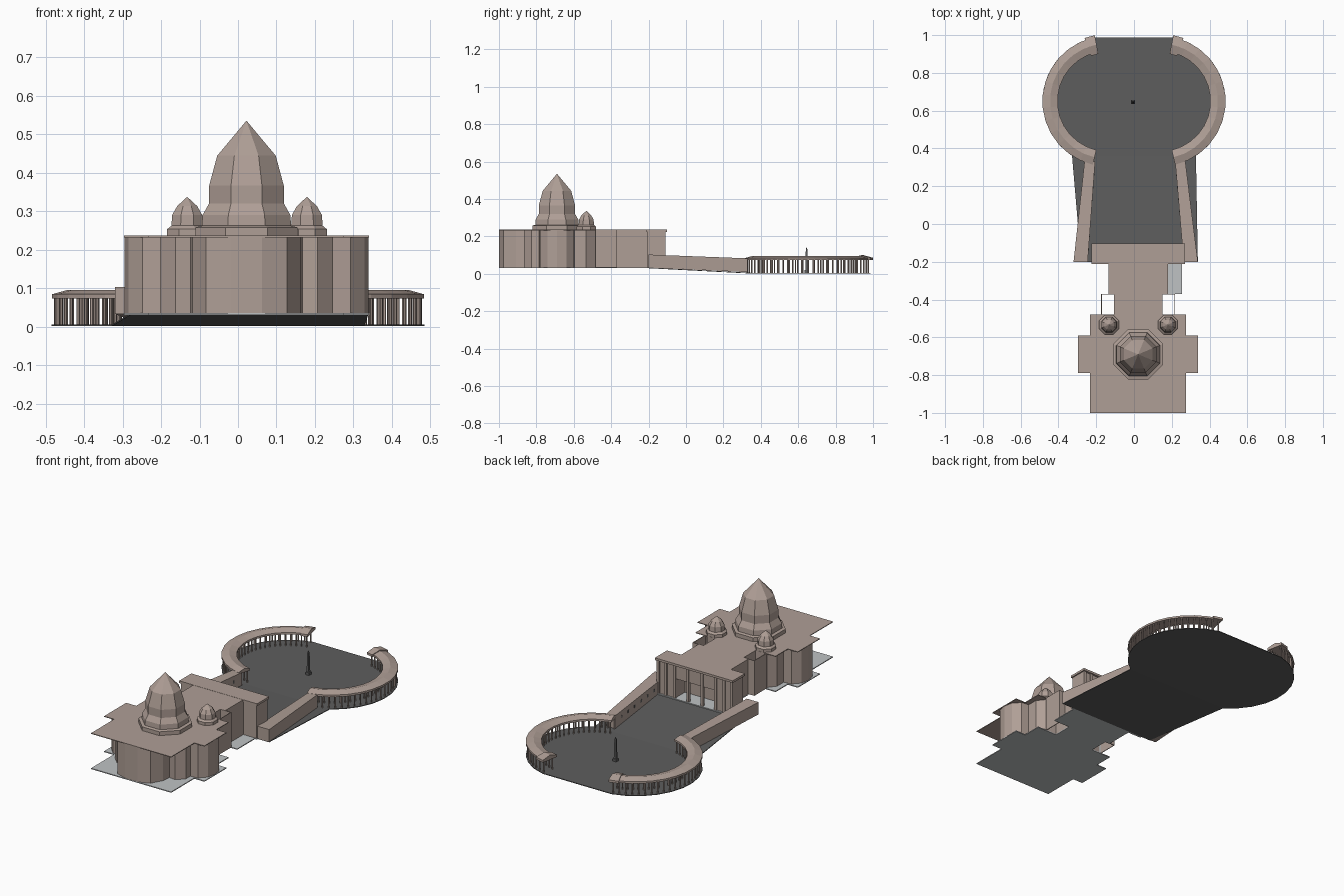
import bpy, bmesh, math
from mathutils import Vector

if "Cube" in bpy.data.objects:
    bpy.data.objects.remove(bpy.data.objects["Cube"])


def material(name, col):
    m = bpy.data.materials.new(name)
    m.diffuse_color = (*col, 1)
    m.use_nodes = True
    m.node_tree.nodes["Principled BSDF"].inputs["Base Color"].default_value = m.diffuse_color
    return m


STONE = material("tan_stone", (0.43, 0.345, 0.305))
PAVING = material("dark_paving", (0.11, 0.11, 0.11))
PALE = material("pale_floor", (0.52, 0.54, 0.55))
CX = 0.022          # building axis
Z0, Z1 = 0.035, 0.236   # wall foot and roof height


def finish(name, bm, mat, normals=True):
    if normals:
        bmesh.ops.recalc_face_normals(bm, faces=bm.faces)
    me = bpy.data.meshes.new(name)
    bm.to_mesh(me)
    bm.free()
    me.materials.append(mat)
    ob = bpy.data.objects.new(name, me)
    bpy.context.collection.objects.link(ob)
    return ob


def prism(bm, pts, z0, z1, caps=True):
    """Extrude an outline; z0/z1 may be functions of y."""
    f0 = z0 if callable(z0) else (lambda y: z0)
    f1 = z1 if callable(z1) else (lambda y: z1)
    lo = [bm.verts.new((x, y, f0(y))) for x, y in pts]
    hi = [bm.verts.new((x, y, f1(y))) for x, y in pts]
    n = len(pts)
    for i in range(n):
        j = (i + 1) % n
        bm.faces.new((lo[i], lo[j], hi[j], hi[i]))
    if caps:
        bm.faces.new(hi)
        bm.faces.new(lo[::-1])


def box(bm, x0, x1, y0, y1, z0, z1):
    prism(bm, [(x0, y0), (x1, y0), (x1, y1), (x0, y1)], z0, z1)


def both(half):
    """Mirror a half outline (offsets from the building axis) into a full one."""
    return [(CX + x, y) for x, y in half] + [(CX - x, y) for x, y in reversed(half)]


def lathe(name, x, y, profile, sides, mat):
    """Stack of polygon rings given by (apothem, z), flats facing the axes."""
    bm = bmesh.new()
    rings = []
    k = 1 / math.cos(math.pi / sides)
    for r, z in profile:
        rings.append([bm.verts.new((x + r * k * math.cos((i + .5) * math.tau / sides),
                                    y + r * k * math.sin((i + .5) * math.tau / sides), z))
                      for i in range(sides)])
    for a, b in zip(rings, rings[1:]):
        for i in range(sides):
            j = (i + 1) % sides
            bm.faces.new((a[i], a[j], b[j], b[i]))
    bm.faces.new(rings[0][::-1])
    bmesh.ops.remove_doubles(bm, verts=bm.verts, dist=1e-5)
    return finish(name, bm, mat)


# ---- plaza paving: oval flat part, then a ramp up to the building
def oval(s, r, deg):
    a = math.radians(deg)
    return (s * (0.14 + r * math.cos(a)), 0.65 + r * math.sin(a))


right = [oval(1, 0.345, -57 + 134 * i / 10) for i in range(11)]
left = [oval(-1, 0.345, 77 - 134 * i / 10) for i in range(11)]
bm = bmesh.new()
prism(bm, right + left, 0.001, 0.005)
finish("plaza_floor", bm, PAVING)

ramp = lambda y: 0.001 + 0.029 * (0.361 - y) / 0.561
bm = bmesh.new()
prism(bm, [(-0.28, -0.2), (0.338, -0.2), right[0], left[-1]],
      ramp, lambda y: ramp(y) + 0.004)
finish("ramp_floor", bm, PAVING)

# ---- curved colonnades
def arc_roof(bm, s, section, a0, a1, n):
    rows = []
    for i in range(n + 1):
        d = a0 + (a1 - a0) * i / n
        rows.append([bm.verts.new((*oval(s, r, d), z)) for r, z in section])
    m = len(section)
    for a, b in zip(rows, rows[1:]):
        for i in range(m):
            bm.faces.new((a[i], a[(i + 1) % m], b[(i + 1) % m], b[i]))
    bm.faces.new(rows[0])
    bm.faces.new(rows[-1][::-1])


roof_sec = [(0.265, 0.073), (0.345, 0.073), (0.345, 0.084), (0.305, 0.095), (0.265, 0.084)]
end_sec = [(0.255, 0.073), (0.356, 0.073), (0.356, 0.086), (0.305, 0.1), (0.255, 0.086)]
for s, side in ((-1, "left"), (1, "right")):
    bm = bmesh.new()
    arc_roof(bm, s, roof_sec, -77, 77, 13)
    finish(side + "_colonnade_roof", bm, STONE)
    bm = bmesh.new()
    arc_roof(bm, s, end_sec, 70, 79, 1)
    finish(side + "_colonnade_end", bm, STONE)
    bm = bmesh.new()
    for r in (0.274, 0.334):
        for i in range(27):
            x, y = oval(s, r, -75 + 151 * i / 26)
            prism(bm, [(x + 0.0042 * math.cos(k * math.tau / 6),
                        y + 0.0042 * math.sin(k * math.tau / 6)) for k in range(6)],
                  0.004, 0.075)
    finish(side + "_columns", bm, STONE)

# ---- straight wings climbing to the facade, with small windows inside
for side, p in (("left", [(-0.32, -0.2), (-0.245, -0.2), (-0.206, 0.33), (-0.262, 0.33)]),
                ("right", [(0.338, -0.2), (0.263, -0.2), (0.218, 0.33), (0.272, 0.33)])):
    bm = bmesh.new()
    prism(bm, p, lambda y: 0.033 - 0.045 * (y + 0.2),
          lambda y: 0.103 - 0.038 * (y + 0.2))
    finish(side + "_wing", bm, STONE)
    bm = bmesh.new()
    a, b = Vector(p[1]), Vector(p[2])
    d = (b - a).normalized()
    for i in range(7):
        c = a.lerp(b, 0.12 + 0.125 * i)
        z = 0.07 - 0.04 * (c.y + 0.2)
        u, w = d * 0.006, Vector((d.y, -d.x)) * 0.001
        prism(bm, [tuple(q) for q in (c - u - w, c + u - w, c + u + w, c - u + w)],
              z - 0.008, z + 0.008)
    finish(side + "_wing_windows", bm, PAVING)

# ---- obelisk
lathe("obelisk", -0.005, 0.645, [(0.011, 0.004), (0.011, 0.02), (0.007, 0.021),
                                 (0.0045, 0.13), (0, 0.144)], 4, PAVING)

# ---- building: stepped base and roof slabs
rear = [(0.254, -1.0), (0.254, -0.79), (0.318, -0.79), (0.318, -0.59),
        (0.254, -0.59), (0.254, -0.48), (0.128, -0.48), (0.128, -0.37),
        (0.158, -0.37), (0.158, -0.21), (0.244, -0.21), (0.244, -0.105)]
bm = bmesh.new()
prism(bm, both(rear), Z1 - 0.004, Z1)
finish("roof", bm, STONE)
bm = bmesh.new()
prism(bm, both(rear), Z0 - 0.005, Z0)
box(bm, CX + 0.158, CX + 0.232, -0.37, -0.21, Z0 - 0.005, Z0)
finish("base", bm, PALE)

# ---- undulating outer walls with three apses, open to the nave
half = [(0.04, -0.999), (0.105, -0.975), (0.14, -0.91), (0.145, -0.86),
        (0.185, -0.865), (0.225, -0.825), (0.225, -0.785), (0.27, -0.78),
        (0.307, -0.74), (0.317, -0.69), (0.307, -0.64), (0.27, -0.6),
        (0.225, -0.595), (0.225, -0.535), (0.185, -0.485), (0.128, -0.48),
        (0.128, -0.37), (0.157, -0.37), (0.157, -0.2)]
bm = bmesh.new()
prism(bm, both(half), Z0, Z1 - 0.003, caps=False)
finish("outer_walls", bm, STONE)

# ---- open side courts beside the nave
bm = bmesh.new()
for s in (-1, 1):
    for x0, x1, y0, y1 in ((0.192, 0.196, -0.485, -0.37), (0.128, 0.196, -0.374, -0.37)):
        xa, xb = sorted((CX + s * x0, CX + s * x1))
        box(bm, xa, xb, y0, y1, Z0, Z1)
finish("court_walls", bm, STONE)

# ---- facade block with an open porch toward the plaza
bm = bmesh.new()
for s in (-1, 1):
    xa, xb = sorted((CX + s * 0.125, CX + s * 0.24))
    box(bm, xa, xb, -0.207, -0.115, Z0, Z1 - 0.003)
    for x in (0.13, 0.185, 0.232):      # pilasters
        box(bm, CX + s * x - 0.008, CX + s * x + 0.008, -0.12, -0.109, Z0, Z1 - 0.003)
box(bm, CX - 0.126, CX + 0.126, -0.135, -0.115, 0.145, Z1 - 0.003)
finish("facade", bm, STONE)
bm = bmesh.new()
box(bm, CX - 0.247, CX + 0.247, -0.212, -0.102, Z1 - 0.012, Z1 + 0.001)
finish("facade_cornice", bm, STONE)
bm = bmesh.new()
for x in (-0.045, 0.045):
    box(bm, CX + x - 0.007, CX + x + 0.007, -0.125, -0.109, Z0, Z1 - 0.01)
finish("porch_columns", bm, STONE)
bm = bmesh.new()
box(bm, CX - 0.125, CX + 0.125, -0.207, -0.2, Z0, Z1 - 0.01)
finish("porch_back_wall", bm, PALE)

# ---- main dome and the two small ones
lathe("main_dome", CX, -0.69, [(0.132, Z1 - 0.002), (0.132, 0.258), (0.116, 0.262), (0.114, 0.29),
                               (0.097, 0.32), (0.097, 0.366), (0.076, 0.444), (0, 0.535)], 8, STONE)
for side, x in (("left", -0.132), ("right", 0.179)):
    lathe(side + "_small_dome", x, -0.533,
          [(0.052, Z1 - 0.002), (0.052, 0.253), (0.041, 0.262), (0.039, 0.29),
           (0.026, 0.313), (0, 0.337)], 8, STONE)
